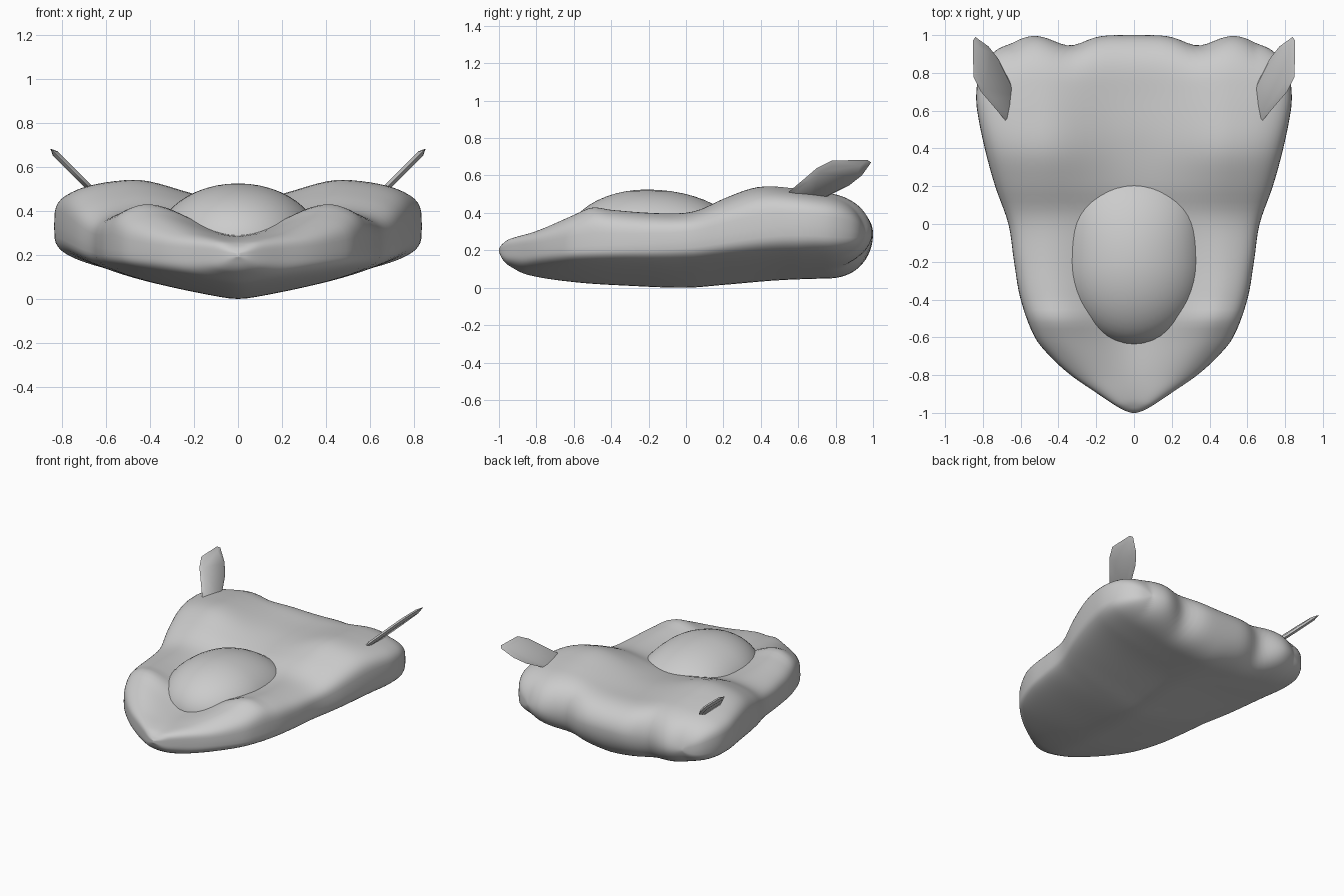
import bpy, bmesh, math

if "Cube" in bpy.data.objects:
    bpy.data.objects.remove(bpy.data.objects["Cube"])


def curve(pts):
    """Smooth interpolating function through (t, value) points."""
    def slope(i):
        a, b = pts[max(i - 1, 0)], pts[min(i + 1, len(pts) - 1)]
        return (b[1] - a[1]) / (b[0] - a[0])

    def f(t):
        t = min(max(t, pts[0][0]), pts[-1][0])
        i = 0
        while i < len(pts) - 2 and t > pts[i + 1][0]:
            i += 1
        (x0, y0), (x1, y1) = pts[i], pts[i + 1]
        h = x1 - x0
        u = (t - x0) / h
        return ((2*u**3 - 3*u**2 + 1) * y0 + (u**3 - 2*u**2 + u) * h * slope(i)
                + (3*u**2 - 2*u**3) * y1 + (u**3 - u**2) * h * slope(i + 1))
    return f


def finish(bm, name, smooth=40):
    bmesh.ops.recalc_face_normals(bm, faces=bm.faces)
    me = bpy.data.meshes.new(name)
    bm.to_mesh(me)
    bm.free()
    ob = bpy.data.objects.new(name, me)
    bpy.context.collection.objects.link(ob)
    bpy.ops.object.select_all(action='DESELECT')
    ob.select_set(True)
    bpy.context.view_layer.objects.active = ob
    bpy.ops.object.shade_smooth_by_angle(angle=math.radians(smooth))
    return ob


def clamp(t):
    return min(max(t, 0), 1)


# Profiles along the length (y)
width = curve([(-1, .01), (-.99, .045), (-.96, .10), (-.9, .19), (-.8, .335), (-.7, .445),
               (-.6, .525), (-.4, .60), (-.2, .635), (0, .665), (.2, .735), (.4, .79), (.6, .83),
               (.7, .835), (.8, .82), (.9, .775), (.96, .72), (1, .64)])
edge = curve([(-1, .2), (-.6, .22), (0, .25), (.5, .33), (.8, .32), (1, .29)])
bottom = curve([(-1, .19), (-.98, .15), (-.95, .12), (-.85, .07), (-.6, .03), (-.3, .01),
                (0, .0), (.2, .015), (.5, .04), (.8, .05), (1, .05)])
centre_top = curve([(-1, .21), (-.98, .235), (-.93, .26), (-.8, .28), (-.6, .29), (-.2, .31),
                    (.05, .36), (.2, .41), (.45, .45), (.7, .455), (.85, .455), (1, .45)])
lobe_top = curve([(-1, .21), (-.98, .235), (-.95, .26), (-.8, .31), (-.6, .405), (-.5, .45),
                  (-.4, .435), (-.1, .41), (.05, .42), (.2, .485), (.35, .54), (.45, .55),
                  (.6, .535), (.75, .515), (.85, .50), (1, .48)])


# Body: lofted rings with raised side lobes, keel and rounded, scalloped rear
def body_point(y, a):
    s = math.sin(a)
    x = width(y) * s
    e = edge(y)
    k = min(abs(x) / max(.01, min(.5, .8 * width(y))), 1)
    k = (k * k * (3 - 2 * k)) ** (1 + .3 * clamp(y * 2))
    if math.cos(a) >= 0:
        goal = max(centre_top(y) + (lobe_top(y) - centre_top(y)) * k, e)
    else:
        rise = .2 - .06 * clamp(y / .6)
        goal = min(bottom(y) + rise * (math.sqrt(x * x + .0025) - .05), e)
    cap = math.sqrt(1 - clamp((y - .75) / .25) ** 2.5)
    n = 4
    z = e + (goal - e) * cap * max(0, 1 - abs(s) ** n) ** (1 / n)
    rear = clamp((y - .5) / .5)
    scallop = .055 * math.exp(-((abs(x) - .34) / .11) ** 2)
    corner = .04 * clamp((abs(x) - .5) / .14) ** 2
    return (x, y - (scallop + corner) * rear ** 2, z)


bm = bmesh.new()
rows, ring = 80, 96
rings = []
for i in range(rows + 1):
    y = -math.cos(math.pi * i / rows)
    rings.append([bm.verts.new(body_point(y, 2 * math.pi * j / ring)) for j in range(ring)])
for r0, r1 in zip(rings, rings[1:]):
    for j in range(ring):
        k = (j + 1) % ring
        bm.faces.new((r0[j], r0[k], r1[k], r1[j]))
bm.faces.new(rings[0])
# the last ring is a flat double line: weld it shut
bmesh.ops.remove_doubles(bm, verts=rings[-1], dist=.0002)
body = finish(bm, "body", 180)

# Dome: ellipsoid with a longer, broader tail half, set into the hollow
bm = bmesh.new()
bmesh.ops.create_uvsphere(bm, u_segments=48, v_segments=24, radius=1)
for v in bm.verts:
    tail = max(v.co.y, 0)
    v.co = (v.co.x * .375 * (1 + .4 * tail ** 2), -.21 + v.co.y * (.43 if v.co.y < 0 else .51),
            .25 + v.co.z * (.275 if v.co.z > 0 else .1))
finish(bm, "dome")

# Ears: thin leaf plates leaning outward, mirrored
outline = [(.535, .5), (.63, .58), (.7, .64), (.78, .68), (.97, .683), (.99, .67),
           (.94, .60), (.87, .545), (.78, .5), (.73, .475), (.65, .455)]
cy = sum(p[0] for p in outline) / len(outline)
cz = sum(p[1] for p in outline) / len(outline)
bm = bmesh.new()
layers = []
for scale, off in ((.8, -.01), (1, 0), (.8, .01)):
    layer = []
    for y, z in outline:
        y, z = cy + (y - cy) * scale, cz + (z - cz) * scale
        layer.append(bm.verts.new((.67 + (z - .5) + off, y, z - off)))
    layers.append(layer)
for l0, l1 in zip(layers, layers[1:]):
    for j in range(len(outline)):
        k = (j + 1) % len(outline)
        bm.faces.new((l0[j], l0[k], l1[k], l1[j]))
bm.faces.new(layers[0])
bm.faces.new(layers[-1])
ear = finish(bm, "ears", 50)
mod = ear.modifiers.new("mirror", 'MIRROR')
mod.use_axis[0] = True
